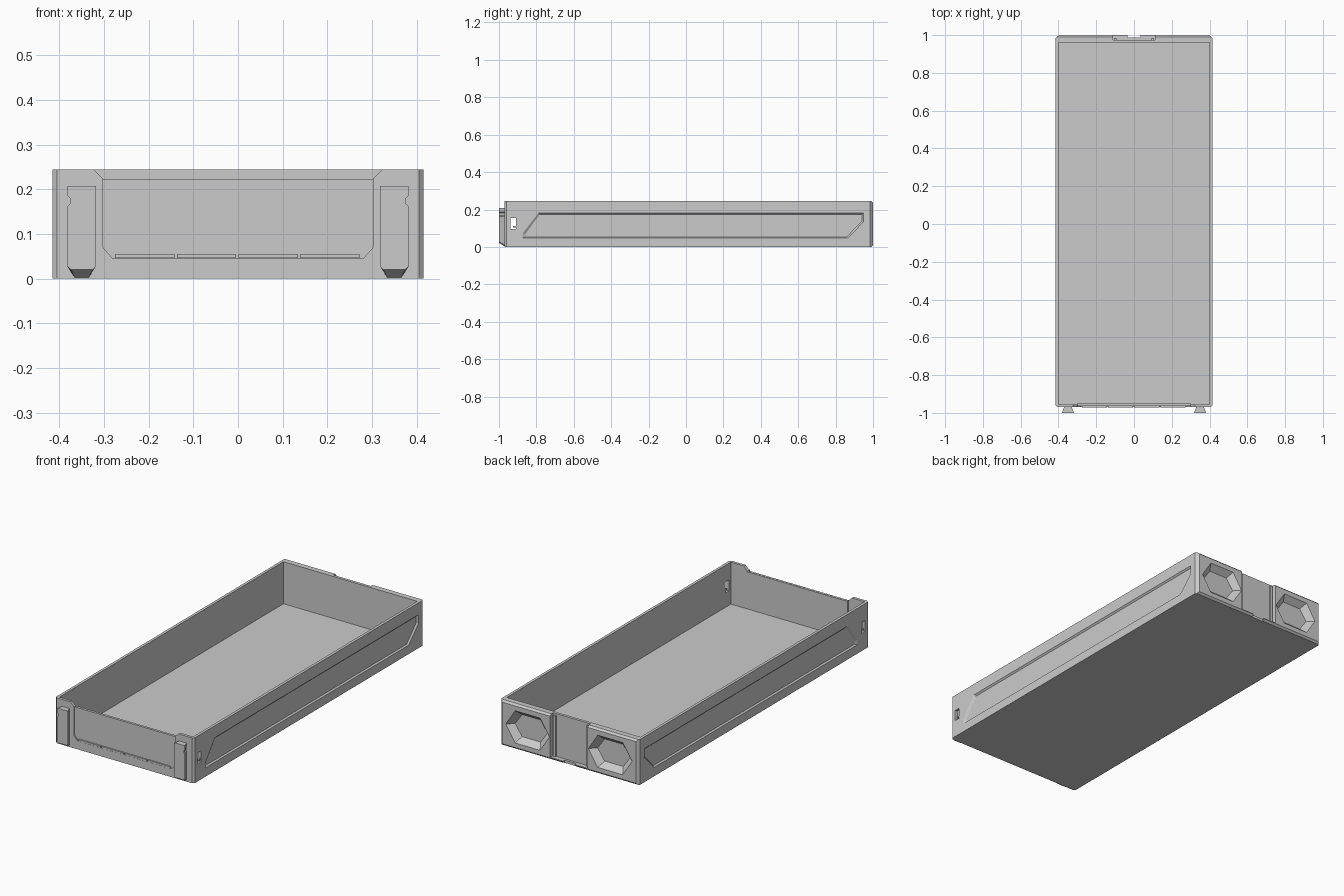
import bpy, bmesh

if "Cube" in bpy.data.objects:
    bpy.data.objects.remove(bpy.data.objects["Cube"])


def loft(name, ring_a, ring_b):
    """Closed solid between two rings of 3D points with equal counts."""
    bm = bmesh.new()
    a = [bm.verts.new(p) for p in ring_a]
    b = [bm.verts.new(p) for p in ring_b]
    n = len(a)
    bm.faces.new(a)
    bm.faces.new(b)
    for i in range(n):
        j = (i + 1) % n
        bm.faces.new((a[i], a[j], b[j], b[i]))
    bmesh.ops.recalc_face_normals(bm, faces=bm.faces)
    me = bpy.data.meshes.new(name)
    bm.to_mesh(me)
    bm.free()
    ob = bpy.data.objects.new(name, me)
    bpy.context.collection.objects.link(ob)
    return ob


def at(pts, axis, v):
    """Place 2D points on the plane axis = v."""
    if axis == 'X':
        return [(v, p, q) for p, q in pts]
    if axis == 'Y':
        return [(p, v, q) for p, q in pts]
    return [(p, q, v) for p, q in pts]


def prism(name, pts, axis, a, b):
    return loft(name, at(pts, axis, a), at(pts, axis, b))


def box(name, x0, x1, y0, y1, z0, z1):
    return prism(name, [(x0, y0), (x1, y0), (x1, y1), (x0, y1)], 'Z', z0, z1)


def scaled(pts, c, sx, sy):
    return [(c[0] + (p - c[0]) * sx, c[1] + (q - c[1]) * sy) for p, q in pts]


def cut(target, cutter):
    cutter.hide_render = True
    mod = target.modifiers.new("cut", 'BOOLEAN')
    mod.operation = 'DIFFERENCE'
    mod.solver = 'EXACT'
    mod.object = cutter
    bpy.context.view_layer.objects.active = target
    bpy.ops.object.modifier_apply(modifier=mod.name)
    bpy.data.objects.remove(cutter, do_unlink=True)


W, YF, YB, H = 0.415, -0.97, 1.0, 0.245

# tray shell: chamfered footprint, hollowed from above
half = [(W - 0.01, YF), (W, YF + 0.01), (W, YB - 0.015), (W - 0.015, YB)]
tray = prism("tray", half + [(-x, y) for x, y in reversed(half)], 'Z', 0, H)
cut(tray, box("hollow", -0.40, 0.40, -0.955, 0.96, 0.018, 0.3))

# chamfered top and bottom edges of the back wall
for z, d in ((H, 1), (0, -1)):
    cut(tray, prism("edge_cut", [(0.98, z + d * 0.01), (1.01, z + d * 0.01),
                                 (1.01, z - d * 0.02)], 'X', -0.5, 0.5))

# lowered front lip
cut(tray, prism("lip_cut", [(-0.30, 0.222), (0.30, 0.222), (0.33, 0.252),
                            (-0.33, 0.252)], 'Y', -1.02, -0.945))

# shallow front panel: recess outside, matching raised face inside
panel = [(-0.302, 0.07), (-0.28, 0.045), (0.28, 0.045), (0.302, 0.07)]
cut(tray, prism("panel_cut", panel + [(0.302, 0.26), (-0.302, 0.26)],
                'Y', -0.99, -0.964))
prism("front_panel", panel + [(0.302, 0.2215), (-0.302, 0.2215)],
      'Y', -0.962, -0.950)

# label holder ribs along the bottom of the panel
for i in range(4):
    x = -0.275 + i * 0.138
    box("label_rib", x, x + 0.133, -0.971, -0.962, 0.046, 0.055)

side = [(-0.875, 0.047), (-0.875, 0.072), (-0.79, 0.182), (0.95, 0.182),
        (0.95, 0.133), (0.865, 0.047)]
side_in = [(-0.858, 0.054), (-0.858, 0.070), (-0.783, 0.173), (0.94, 0.173),
           (0.94, 0.137), (0.860, 0.054)]

for s in (-1, 1):
    # long side recess with sloped border
    cut(tray, loft("side_cut", at(side, 'X', s * (W + 0.001)),
                   at(side_in, 'X', s * (W - 0.008))))
    # small latch slot
    cut(tray, box("slot_cut", s * W - 0.03, s * W + 0.03,
                  -0.938, -0.908, 0.095, 0.155))
    box("slot_tab", s * 0.407 - 0.005, s * 0.407 + 0.005,
        -0.926, -0.908, 0.105, 0.113)
    # tapered six-sided pocket in the back
    c = (s * 0.247, 0.122)
    hexa = [(c[0] + dx, c[1] + dz) for dx, dz in
            ((-0.132, 0), (-0.075, 0.088), (0.075, 0.088),
             (0.132, 0), (0.075, -0.088), (-0.075, -0.088))]
    cut(tray, loft("pocket_cut", at(hexa, 'Y', YB + 0.001),
                   at(scaled(hexa, c, 0.74, 0.68), 'Y', 0.968)))
    # front dovetail clip with a finger notch on its outer edge
    outline = [(-0.025, 0.021), (0.024, 0.021), (0.032, 0.028), (0.032, 0.162),
               (0.026, 0.168), (0.026, 0.180), (0.032, 0.186), (0.032, 0.208),
               (-0.032, 0.208), (-0.032, 0.028)]
    root = [(x * 0.62, z if z > 0.1 else z - 0.019) for x, z in outline]
    place = lambda pts: [(s * (0.350 + x), z) for x, z in pts]
    loft("front_clip", at(place(outline), 'Y', -1.0),
         at(place(root), 'Y', -0.968))

# open channel at the middle of the back, with notch at its foot
cut(tray, box("channel_cut", -0.112, 0.112, 0.975, 1.05, 0.014, 0.3))
cut(tray, box("foot_cut", -0.035, 0.035, 0.988, 1.05, -0.05, 0.05))

# guide rails inside the channel
for s in (-1, 1):
    box("channel_rail", s * 0.100 - 0.007, s * 0.100 + 0.007,
        0.973, 0.984, 0.012, 0.235)
